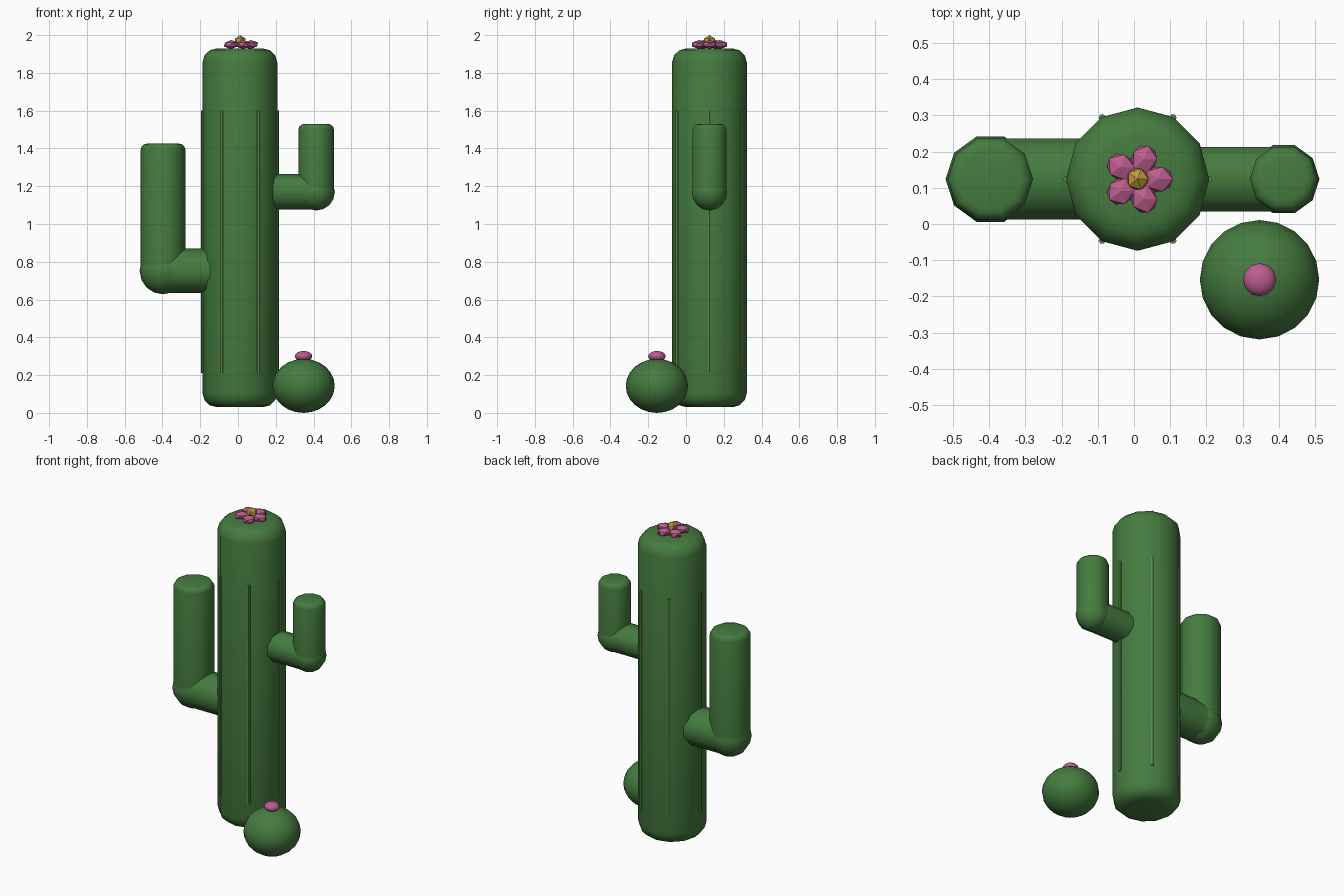
import bpy, bmesh, math
from mathutils import Matrix, Vector

if "Cube" in bpy.data.objects:
    bpy.data.objects.remove(bpy.data.objects["Cube"])


def material(name, color):
    m = bpy.data.materials.new(name)
    m.diffuse_color = (*color, 1)
    m.use_nodes = True
    m.node_tree.nodes["Principled BSDF"].inputs["Base Color"].default_value = m.diffuse_color
    return m


GREEN = material("cactus_green", (0.06, 0.2, 0.05))
LIGHT = material("rib_green", (0.1, 0.25, 0.06))
PINK = material("petal_pink", (0.5, 0.11, 0.27))
GOLD = material("flower_gold", (0.55, 0.34, 0.05))


def finish(bm, name, mat, smooth=True):
    me = bpy.data.meshes.new(name)
    bm.to_mesh(me)
    bm.free()
    ob = bpy.data.objects.new(name, me)
    bpy.context.collection.objects.link(ob)
    me.materials.append(mat)
    if smooth:
        bpy.ops.object.select_all(action='DESELECT')
        ob.select_set(True)
        bpy.context.view_layer.objects.active = ob
        bpy.ops.object.shade_smooth_by_angle(angle=math.radians(40))
    return ob


def rod(name, a, b, r, sides, mat=GREEN, bevel=0, both=False):
    """Cylinder from a to b with a vertex on +y and optional rounded rims."""
    a, b = Vector(a), Vector(b)
    length = (b - a).length
    bm = bmesh.new()
    bmesh.ops.create_cone(bm, cap_ends=True, segments=sides, radius1=r, radius2=r, depth=length,
                          matrix=Matrix.Rotation(math.pi / 2, 4, 'Z'))
    if bevel:
        rims = [e for e in bm.edges if abs(e.verts[0].co.z - e.verts[1].co.z) < 1e-5
                and (both or e.verts[0].co.z > 0)]
        bmesh.ops.bevel(bm, geom=rims, offset=bevel, segments=3, profile=0.5, affect='EDGES')
    if abs(b.x - a.x) > 1e-5:
        bm.transform(Matrix.Rotation(math.copysign(math.pi / 2, b.x - a.x), 4, 'Y'))
    bm.transform(Matrix.Translation((a + b) / 2))
    return finish(bm, name, mat)


def ball(name, c, size, seg, rings, mat=GREEN):
    bm = bmesh.new()
    bmesh.ops.create_uvsphere(bm, u_segments=seg, v_segments=rings, radius=1,
                              matrix=Matrix.Translation(c) @ Matrix.Diagonal((*size, 1))
                              @ Matrix.Rotation(math.pi / 2, 4, 'Z'))
    return finish(bm, name, mat)


def gem(name, c, size, mat, turn=0):
    bm = bmesh.new()
    bmesh.ops.create_icosphere(bm, subdivisions=1, radius=1,
                               matrix=Matrix.Translation(c) @ Matrix.Rotation(turn, 4, 'Z')
                               @ Matrix.Diagonal((*size, 1)))
    return finish(bm, name, mat, smooth=False)


CX, CY = 0.01, 0.124

# Trunk with six thin ribs
rod("trunk", (CX, CY, 0.03), (CX, CY, 1.93), 0.198, 12, bevel=0.075, both=True)
for i in range(6):
    t = i * math.pi / 3
    x, y = CX + 0.196 * math.cos(t), CY + 0.196 * math.sin(t)
    rod(f"rib_{i + 1}", (x, y, 0.21), (x, y, 1.6), 0.01, 6, LIGHT)

# Arms: horizontal stub, elbow, upright
for side, x, z, top, r in (("left", -0.397, 0.752, 1.425, 0.118),
                           ("right", 0.414, 1.17, 1.53, 0.094)):
    rod(f"{side}_arm_stub", (CX + math.copysign(0.1, x), CY, z), (x, CY, z), r, 10)
    ball(f"{side}_arm_elbow", (x, CY, z), (r * 1.05,) * 3, 10, 8)
    rod(f"{side}_arm_upright", (x, CY, z), (x, CY, top), r, 10, bevel=0.03)

# Flower on the trunk
for i in range(5):
    t = i * math.tau / 5
    gem(f"petal_{i + 1}", (CX + 0.057 * math.cos(t), CY + 0.057 * math.sin(t), 1.95),
        (0.045, 0.04, 0.024), PINK, t)
gem("flower_centre", (CX, CY, 1.967), (0.034, 0.034, 0.033), GOLD)

# Small round cactus with bud
ball("small_cactus", (0.347, -0.154, 0.143), (0.165, 0.165, 0.143), 20, 12)
ball("small_cactus_bud", (0.347, -0.154, 0.3), (0.046, 0.046, 0.028), 12, 8, PINK)
